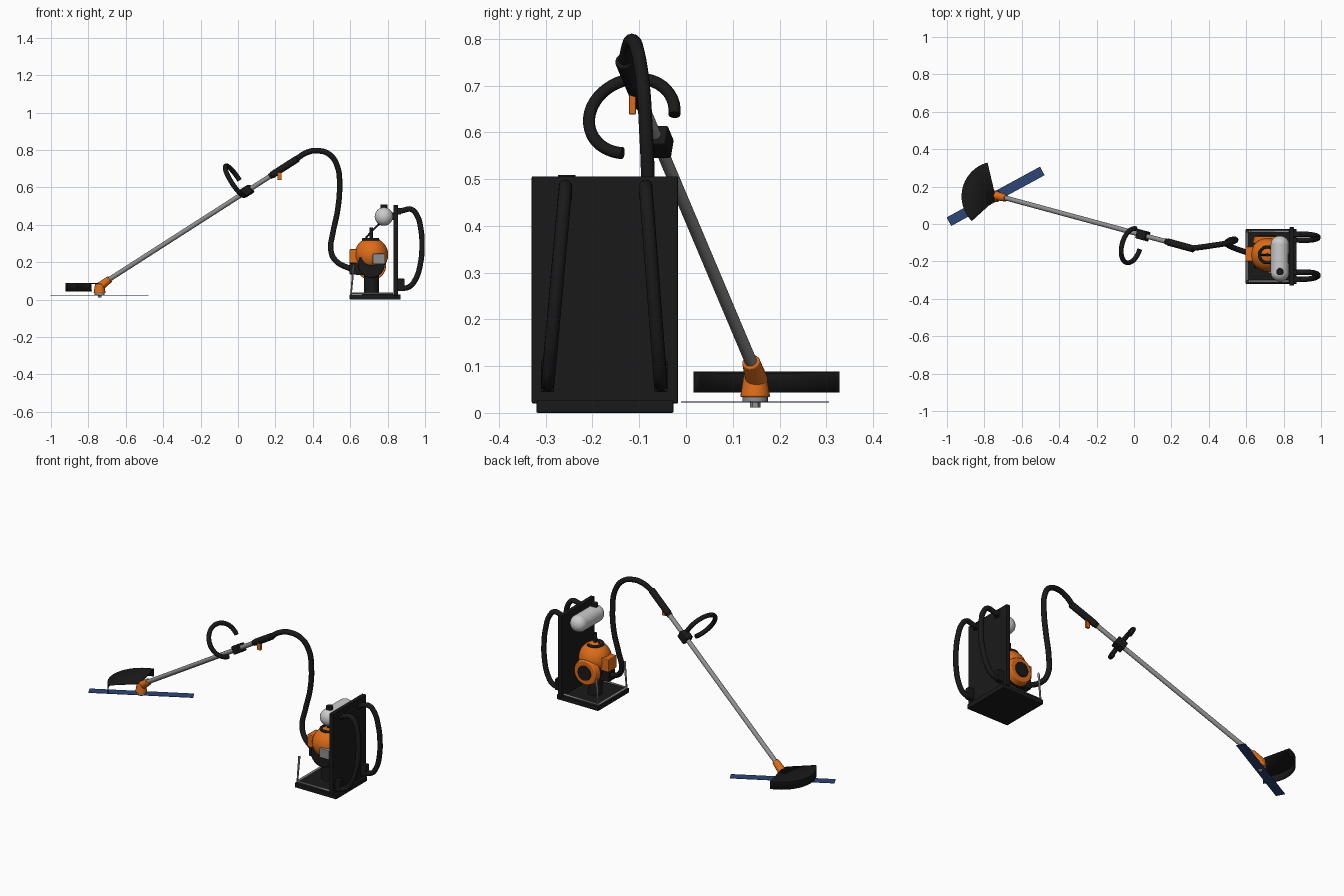
import bpy, bmesh
from math import radians, cos, sin, pi
from mathutils import Vector as V

if "Cube" in bpy.data.objects:
    bpy.data.objects.remove(bpy.data.objects["Cube"])


def mat(name, r, g, b):
    m = bpy.data.materials.new(name)
    m.diffuse_color = (r, g, b, 1)
    m.use_nodes = True
    m.node_tree.nodes["Principled BSDF"].inputs["Base Color"].default_value = m.diffuse_color
    return m


ORANGE = mat("orange", .72, .15, .01)
BLACK = mat("black", .01, .01, .01)
BLUE = mat("blue", .025, .06, .18)
WHITE = mat("white", .75, .75, .72)
METAL = mat("metal", .28, .28, .28)


def finish(o, name, m, bevel=0, smooth=True):
    o.name = name
    o.data.materials.append(m)
    if bevel:
        b = o.modifiers.new("bevel", 'BEVEL')
        b.width, b.segments = bevel, 2
    if smooth:
        bpy.ops.object.select_all(action='DESELECT')
        bpy.context.view_layer.objects.active = o
        o.select_set(True)
        bpy.ops.object.shade_smooth_by_angle(angle=radians(35))
    return o


def box(name, lo, hi, m, bevel=.003):
    lo, hi = V(lo), V(hi)
    bpy.ops.mesh.primitive_cube_add(size=1, location=(lo + hi) / 2)
    o = bpy.context.object
    o.scale = hi - lo
    bpy.ops.object.transform_apply(location=False, rotation=False, scale=True)
    return finish(o, name, m, bevel, False)


def rod(name, a, b, r1, m, r2=None, n=24, bevel=0):
    a, b = V(a), V(b)
    bpy.ops.mesh.primitive_cone_add(vertices=n, radius1=r1, radius2=r1 if r2 is None else r2,
                                    depth=(b - a).length, location=(a + b) / 2)
    o = bpy.context.object
    o.rotation_euler = (b - a).to_track_quat('Z', 'Y').to_euler()
    return finish(o, name, m, bevel)


def tube(name, pts, r, m, smooth_path=True):
    c = bpy.data.curves.new(name, 'CURVE')
    c.dimensions, c.bevel_depth, c.bevel_resolution = '3D', r, 4
    c.use_fill_caps, c.resolution_u = True, 6
    s = c.splines.new('BEZIER' if smooth_path else 'POLY')
    if smooth_path:
        s.bezier_points.add(len(pts) - 1)
        for p, q in zip(s.bezier_points, pts):
            p.co, p.handle_left_type, p.handle_right_type = q, 'AUTO', 'AUTO'
    else:
        s.points.add(len(pts) - 1)
        for p, q in zip(s.points, pts):
            p.co = (*q, 1)
    o = bpy.data.objects.new(name, c)
    bpy.context.collection.objects.link(o)
    bpy.ops.object.select_all(action='DESELECT')
    bpy.context.view_layer.objects.active = o
    o.select_set(True)
    bpy.ops.object.convert(target='MESH')
    return finish(bpy.context.object, name, m)


def ball(name, c, r, m, scale=(1, 1, 1)):
    bpy.ops.mesh.primitive_uv_sphere_add(segments=32, ring_count=20, radius=r, location=c)
    o = bpy.context.object
    o.scale = scale
    return finish(o, name, m)


def shaft(x):
    """Point on the shaft axis at the given x."""
    return V((x, .14 - .271 * (x + .69), .107 + .641 * (x + .69)))


AXIS = (shaft(1) - shaft(0)).normalized()

# Shaft, grip and trigger
rod("shaft", shaft(-.71), shaft(.2), .013, METAL)
rod("rear_grip", shaft(.18), shaft(.32), .019, BLACK, bevel=.004)
rod("grip_collar", shaft(.17), shaft(.19), .016, BLACK)
box("trigger", (.21, -.122, .638), (.233, -.107, .68), ORANGE)

# Handle clamp
clamp = box("handle_clamp", (-.026, -.024, -.03), (.026, .024, .03), BLACK, .005)
clamp.location = shaft(.047)
clamp.rotation_euler = AXIS.to_track_quat('Z', 'Y').to_euler()

# Open loop handle, lying square to the shaft
centre = V((-.015, -.116, .635))
u = shaft(.047) - centre
u = (u - AXIS * u.dot(AXIS)).normalized()
w = AXIS.cross(u)
arc = [radians(47 + i * 264 / 32) for i in range(33)]
tube("loop_handle", [centre + .094 * (u * cos(a) + w * sin(a)) for a in arc], .013, BLACK, False)

# Cutting head
HX, HY = -.74, .148
rod("gear_head", (HX, HY, .034), (HX, HY, .085), .032, ORANGE, .024, bevel=.003)
rod("gear_neck", (HX, HY + .004, .068), shaft(-.685), .024, ORANGE, .019, bevel=.003)
rod("blade_washer", (HX, HY, .024), (HX, HY, .034), .027, METAL)
rod("blade_nut", (HX, HY, .011), (HX, HY, .024), .011, METAL, n=6)
blade = box("blade", (-.284, -.026, -.001), (.284, .026, .001), BLUE, 0)
blade.location = (HX, HY, .0235)
blade.rotation_euler.z = radians(28.5)

# Guard: fan-shaped top with a skirt along the arc
bm = bmesh.new()
fan = [(-.735 + .187 * cos(radians(105 + i * 5)), .148 + .187 * sin(radians(105 + i * 5)))
       for i in range(25)]
rim = [bm.verts.new((x, y, .089)) for x, y in fan]
hem = [bm.verts.new((x, y, .044)) for x, y in fan]
hub = [bm.verts.new((-.747, y, .089)) for y in (.125, .175)]
bm.faces.new(rim + hub)
for i in range(24):
    bm.faces.new((rim[i], hem[i], hem[i + 1], rim[i + 1]))
bmesh.ops.recalc_face_normals(bm, faces=bm.faces)
me = bpy.data.meshes.new("guard")
bm.to_mesh(me)
bm.free()
guard = bpy.data.objects.new("guard", me)
bpy.context.collection.objects.link(guard)
sol = guard.modifiers.new("thickness", 'SOLIDIFY')
sol.thickness, sol.offset = .005, -1
finish(guard, "guard", BLACK)

# Flexible drive hose
tube("drive_hose", [(.31, -.13, .75), (.365, -.123, .785), (.42, -.115, .796), (.49, -.104, .775),
                    (.532, -.093, .71), (.543, -.086, .61), (.533, -.082, .48), (.506, -.09, .35),
                    (.496, -.105, .267), (.52, -.122, .21), (.61, -.155, .16)], .015, BLACK)

# Backpack frame
box("base_plate", (.597, -.32, 0), (.87, -.027, .027), BLACK)
box("back_plate", (.831, -.33, .02), (.855, -.017, .506), BLACK)
for side, y in (("left", -.306), ("right", -.04)):
    tube(side + "_frame_tube", [(.83, y, .033), (.605, y, .033), (.618, y, .185)], .006, METAL, False)
tube("front_frame_tube", [(.605, -.306, .033), (.605, -.04, .033)], .006, METAL, False)

# Shoulder straps
for side, yt, yb in (("left", -.258, -.296), ("right", -.086, -.054)):
    path = [(.85, .468), (.885, .477), (.925, .483), (.957, .45), (.977, .38), (.984, .29),
            (.975, .19), (.95, .11), (.915, .068), (.855, .06)]
    tube(side + "_strap", [(x, yb + (yt - yb) * (z - .06) / .42, z) for x, z in path], .0145, BLACK)
    box(side + "_strap_buckle", (.85, yb - .014, .045), (.89, yb + .014, .112), BLACK)
    box(side + "_strap_anchor", (.85, yt - .014, .455), (.872, yt + .014, .49), BLACK)

# Engine
EX, EY = .713, -.165
ball("engine_cover", (EX, EY, .24), .09, ORANGE)
rod("crankcase", (EX, -.235, .188), (EX, -.1, .188), .072, BLACK, bevel=.006)
rod("starter_cover", (EX, -.105, .182), (EX, -.066, .182), .08, ORANGE, .07, 32, .004)
rod("starter_hub", (EX, -.07, .182), (EX, -.058, .182), .042, BLACK, bevel=.003)
rod("engine_mount", (EX, EY, .02), (EX, EY, .14), .04, BLACK)
box("muffler", (.72, -.265, .19), (.786, -.2, .245), METAL, .004)
box("air_filter", (.595, -.2, .195), (.655, -.12, .27), ORANGE, .006)
box("hose_coupling", (.595, -.185, .135), (.635, -.125, .195), BLACK, .004)
box("clutch_housing", (.63, -.19, .13), (.68, -.13, .2), BLACK)

# Spark plug cap and fuel line curled over the cover
rod("plug_cap", (EX, EY, .325), (EX, EY, .385), .009, BLACK, bevel=.002)
curl = [(EX + .042 * cos(radians(a)), EY + .042 * sin(radians(a)), .321) for a in range(60, 331, 15)]
tube("cover_ring", curl, .008, BLACK)
tube("fuel_line", [(.68, EY, .325), (.715, EY, .365), (.778, EY, .425)], .005, BLACK)

# Fuel tank: a capsule with a cap
TX, TZ = .78, .444
rod("tank_body", (TX, -.262, TZ), (TX, -.108, TZ), .049, WHITE, n=32)
for end, y in (("front", -.262), ("rear", -.108)):
    ball("tank_" + end + "_end", (TX, y, TZ), .049, WHITE, (1, .92, 1))
rod("tank_cap", (TX, -.255, .485), (TX, -.255, .509), .019, BLACK, bevel=.002)
box("tank_bracket", (.8, -.21, .425), (.84, -.16, .465), BLACK)
